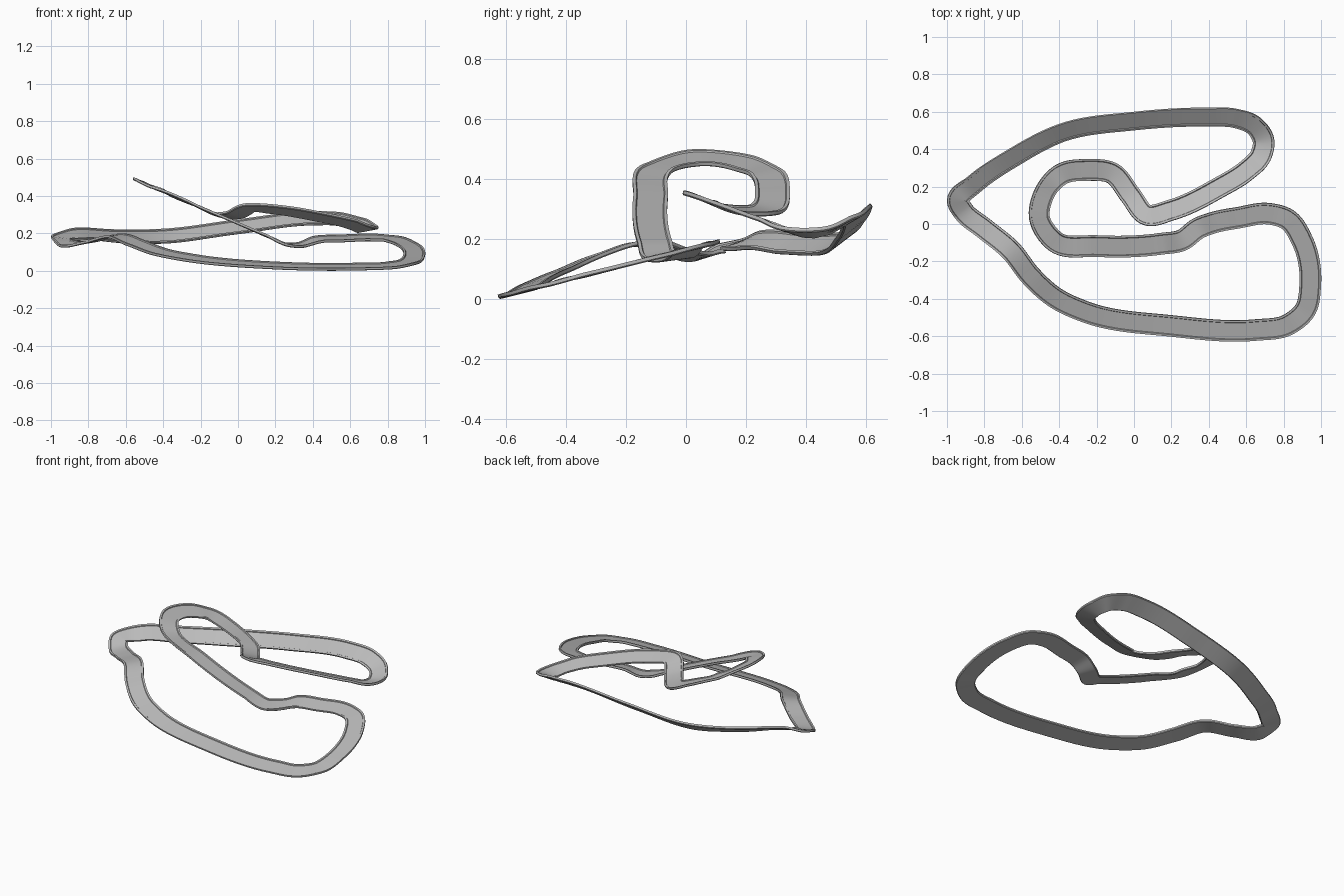
import bpy
import bmesh
from mathutils import Vector

cube = bpy.data.objects.get("Cube")
if cube:
    bpy.data.objects.remove(cube, do_unlink=True)

STEPS = 10            # samples between neighbouring control points
HALF_WIDTH = 0.058


def material(name, colour):
    mat = bpy.data.materials.new(name)
    mat.use_nodes = True
    mat.diffuse_color = colour
    mat.node_tree.nodes["Principled BSDF"].inputs["Base Color"].default_value = colour
    return mat


def planar(points, height, slope_x, slope_y):
    """Control points of a stretch that lies in one tilted plane."""
    slope = Vector((slope_x, slope_y))
    return [(Vector((x, y, height + slope_x * x + slope_y * y)), slope) for x, y in points]


def banked(points):
    """Control points with their own height and sideways bank (rise to the left)."""
    return [(Vector((x, y, z)), bank) for x, y, z, bank in points]


# Banked back straight, left hairpin and the crest after it
back_straight = banked([
    (.4, .571, .28, -.7), (0, .55, .235, -.75), (-.385, .488, .185, -.75),
    (-.65, .352, .185, -.65), (-.855, .212, .195, -.55), (-.942, .125, .172, -.2),
    (-.91, .065, .145, .2), (-.8, -.025, .155, .1), (-.66, -.14, .188, .1),
    (-.55, -.28, .15, .2), (-.42, -.395, .102, .25), (-.26, -.47, .07, .27),
])
# Low outer loop
low_loop = planar([
    (.2, -.545), (.65, -.567), (.82, -.54), (.915, -.46), (.942, -.33), (.9, -.09),
    (.82, .025), (.72, .055), (.56, .034), (.42, .006),
], .165, 0, .25)
# Short kink into the high inner loop
kink = banked([(.34, -.025, .14, -.1)])
high_loop = planar([
    (.26, -.085), (.15, -.105), (-.2, -.118), (-.42, -.095), (-.505, .03), (-.465, .19),
    (-.39, .265), (-.25, .289), (-.11, .268),
], .254, -.43, 0)
# Diagonal straight descending to the right corner
diagonal = planar([
    (-.02, .155), (.07, .048), (.2, .075), (.455, .195), (.6, .285), (.677, .365),
], .355, 0, -.36)
right_corner = banked([
    (.693, .44, .222, -.2), (.645, .523, .25, -.5), (.54, .565, .276, -.65),
])

controls = back_straight + low_loop + kink + high_loop + diagonal + right_corner
count = len(controls)


def left_of(direction):
    return Vector((-direction.y, direction.x)).normalized()


# Turn every bank into a sideways rise at its control point
knots = []
for i, (point, tilt) in enumerate(controls):
    side = left_of(controls[(i + 1) % count][0] - controls[i - 1][0])
    rise = tilt.dot(side) if isinstance(tilt, Vector) else tilt
    knots.append((point, side * rise))


def smooth(a, b, c, d, t):
    """Hermite spline between b and c, with tangents scaled by the spacing."""
    (pa, ga), (pb, gb), (pc, gc), (pd, gd) = a, b, c, d
    before, span, after = (pb - pa).length, (pc - pb).length, (pd - pc).length
    start = ((pb - pa) / before * span + (pc - pb) / span * before) / (before + span)
    end = ((pc - pb) / span * after + (pd - pc) / after * span) / (span + after)
    square, cubic = t * t, t * t * t
    blend = 3 * square - 2 * cubic
    point = (pb * (1 - blend) + pc * blend
             + start * span * (cubic - 2 * square + t)
             + end * span * (cubic - square))
    return point, gb.lerp(gc, blend)


path = [smooth(knots[i - 1], knots[i], knots[(i + 1) % count], knots[(i + 2) % count], s / STEPS)
        for i in range(count) for s in range(STEPS)]

# Cross-section: road bed with a thin raised kerb along each side
half_profile = [(HALF_WIDTH - .014, 0), (HALF_WIDTH - .011, .005), (HALF_WIDTH, .005),
                (HALF_WIDTH, -.006), (HALF_WIDTH - .004, -.01)]
profile = half_profile + [(-across, up) for across, up in reversed(half_profile)]

bm = bmesh.new()
rings = []
for i, (point, slope) in enumerate(path):
    forward = path[(i + 1) % len(path)][0] - path[i - 1][0]
    side = left_of(forward)
    across_axis = Vector((side.x, side.y, slope.dot(side))).normalized()
    up_axis = forward.cross(across_axis).normalized()
    rings.append([bm.verts.new(point + across_axis * across + up_axis * up)
                  for across, up in profile])

for i, ring in enumerate(rings):
    following = rings[(i + 1) % len(rings)]
    for j in range(len(profile)):
        k = (j + 1) % len(profile)
        bm.faces.new((ring[j], ring[k], following[k], following[j]))
bmesh.ops.recalc_face_normals(bm, faces=bm.faces)

# Rest the lowest point on the ground
lowest = min(v.co.z for v in bm.verts)
bmesh.ops.translate(bm, verts=bm.verts, vec=(0, 0, -lowest))

mesh = bpy.data.meshes.new("track_ribbon")
bm.to_mesh(mesh)
bm.free()
mesh.materials.append(material("track_grey", (.5, .5, .5, 1)))
track = bpy.data.objects.new("track_ribbon", mesh)
bpy.context.collection.objects.link(track)
bpy.context.view_layer.objects.active = track
track.select_set(True)
bpy.ops.object.shade_smooth_by_angle(angle=.5)
